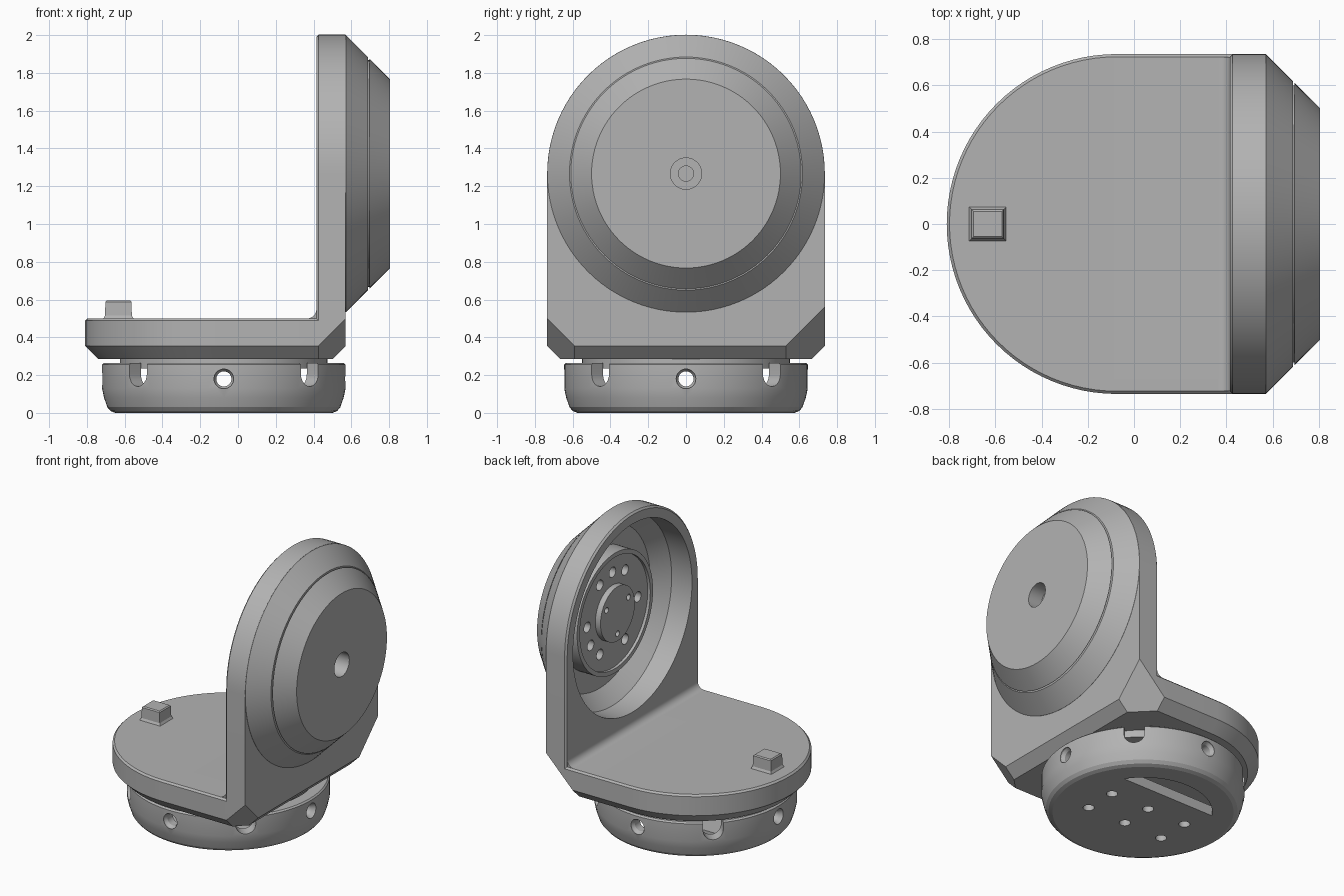
import bpy, bmesh
from math import sin, cos, pi, radians
from mathutils import Matrix, Vector

if "Cube" in bpy.data.objects:
    bpy.data.objects.remove(bpy.data.objects["Cube"], do_unlink=True)

GREY = (0.45, 0.45, 0.45, 1)
grey = bpy.data.materials.new("plain_grey")
grey.use_nodes = True
grey.diffuse_color = GREY
grey.node_tree.nodes["Principled BSDF"].inputs["Base Color"].default_value = GREY

CX, CZ, R = -0.075, 1.267, 0.735      # turntable centre, tilt axis height, bracket radius
table = Matrix.Translation((CX, 0, 0))
tilt = Matrix.Translation((0, 0, CZ)) @ Matrix.Rotation(pi / 2, 4, 'Y')


def loft(name, loops, m=Matrix()):
    """Closed solid through equal-sized loops of points."""
    bm = bmesh.new()
    rows = [[bm.verts.new(m @ Vector(p)) for p in loop] for loop in loops]
    for a, b in zip(rows, rows[1:]):
        for i in range(len(a)):
            j = (i + 1) % len(a)
            bm.faces.new((a[i], a[j], b[j], b[i]))
    bm.faces.new(rows[0])
    bm.faces.new(rows[-1])
    bmesh.ops.recalc_face_normals(bm, faces=bm.faces)
    me = bpy.data.meshes.new(name)
    bm.to_mesh(me)
    bm.free()
    me.materials.append(grey)
    ob = bpy.data.objects.new(name, me)
    bpy.context.collection.objects.link(ob)
    return ob


def lathe(name, profile, m, n=96):
    turns = [2 * pi * i / n for i in range(n)]
    return loft(name, [[(r * cos(t), r * sin(t), h) for t in turns] for r, h in profile], m)


def rod(r, h0, h1, m):
    return lathe("cutter", [(r, h0), (r, h1)], m, 24)


def prism(name, pts, h0, h1, m=Matrix()):
    return loft(name, [[(x, y, h) for x, y in pts] for h in (h0, h1)], m)


def arc(cx, cy, r, a0, a1, n):
    return [(cx + r * cos(radians(a0 + (a1 - a0) * i / n)),
             cy + r * sin(radians(a0 + (a1 - a0) * i / n))) for i in range(n + 1)]


def tongue(name, length, steps, m):
    """Half-round plate; steps are (inset, height)."""
    return loft(name, [[(x, y, h) for x, y in arc(0, 0, R - d, 90, 270, 48)
                        + [(length - d, d - R), (length - d, R - d)]] for d, h in steps], m)


def combine(ob, other, op='DIFFERENCE'):
    mod = ob.modifiers.new("bool", 'BOOLEAN')
    mod.operation, mod.solver, mod.object = op, 'EXACT', other
    bpy.context.view_layer.objects.active = ob
    bpy.ops.object.modifier_apply(modifier=mod.name)
    bpy.data.objects.remove(other, do_unlink=True)


def spin(angle):
    return Matrix.Rotation(radians(angle), 4, 'Z')


# L-shaped bracket: foot and upright
bracket = tongue("bracket", 0.57 - CX, [(0.07, 0.285), (0, 0.355), (0, 0.488), (0.012, 0.5)], table)
combine(bracket, tongue("upright", CZ - 0.4, [(0.012, 0.415), (0, 0.427), (0, 0.57)], tilt), 'UNION')

# clipped lower corners
bm = bmesh.new()
bm.from_mesh(bracket.data)
for side, reach in ((-1, 0.805), (1, 0.745)):
    normal = Vector((1, side, -1))
    cut = bmesh.ops.bisect_plane(bm, geom=bm.verts[:] + bm.edges[:] + bm.faces[:],
                                 plane_co=normal * reach / 3, plane_no=normal, clear_outer=True)
    bmesh.ops.edgeloop_fill(bm, edges=[e for e in cut["geom_cut"] if isinstance(e, bmesh.types.BMEdge)])
bmesh.ops.recalc_face_normals(bm, faces=bm.faces)
bm.to_mesh(bracket.data)
bm.free()

# inner fillet between foot and upright
to_xz = Matrix.Rotation(pi / 2, 4, 'X')
fillet = arc(0.365, 0.55, 0.05, 270, 360, 8) + [(0.45, 0.55), (0.45, 0.45), (0.365, 0.45)]
combine(bracket, prism("fillet", fillet, -0.722, 0.722, to_xz), 'UNION')

# conical cover with a thin groove, and the hub under the foot
combine(bracket, lathe("cover", [(0.734, 0.5), (0.734, 0.571), (0.617, 0.688), (0.6, 0.688), (0.6, 0.695),
                                 (0.61, 0.695), (0.5, 0.805)], tilt), 'UNION')
combine(bracket, lathe("hub", [(0.55, 0.235), (0.55, 0.32)], table), 'UNION')

# hollow of the upright, leaving the raised motor flange
combine(bracket, lathe("cutter", [(0.66, 0.38), (0.655, 0.57), (0.56, 0.67), (0.42, 0.67), (0.42, 0.55),
                                  (0.39, 0.55), (0.39, 0.57), (0.19, 0.57), (0.19, 0.53)], tilt))
for group in (0, 120, 240):
    for offset in (-30, 0, 30):
        m = tilt @ spin(180 + group + offset) @ Matrix.Translation((0.28, 0, 0))
        combine(bracket, rod(0.036, 0.5, 0.66, m))
    combine(bracket, rod(0.02, 0.5, 0.6, tilt @ spin(group) @ Matrix.Translation((0.14, 0, 0))))

# stepped axle hole in the cover
combine(bracket, lathe("cutter", [(0.083, 0.85), (0.083, 0.7), (0.04, 0.7), (0.04, 0.64)], tilt, 48))

# small stop peg on the foot
peg_steps = [(0.085, 0.49), (0.078, 0.503), (0.071, 0.515), (0.069, 0.588), (0.062, 0.595)]
peg = loft("stop_peg", [[(-a, 0.007 - a, h), (a, 0.007 - a, h), (a, a - 0.007, h), (-a, a - 0.007, h)]
                        for a, h in peg_steps], Matrix.Translation((-0.633, 0, 0)))

# hollow round base
base = lathe("turntable_base", [(0.575, 0), (0.6, 0.01), (0.617, 0.03), (0.634, 0.08), (0.645, 0.13),
                                (0.645, 0.255), (0.635, 0.265)], table)
combine(base, lathe("cutter", [(0.56, 0.07), (0.56, 0.4)], table))
combine(base, prism("cutter", arc(0, 0, 0.44, 34, 146, 32), -0.1, 0.1, table))
for x in (-0.3, 0, 0.3):
    for y in (-0.18, 0.05):
        combine(base, rod(0.036, -0.1, 0.15, Matrix.Translation((CX + x, y, 0))))

# side holes and rim notches
flare = [(0.052, 0.7), (0.052, 0.635), (0.04, 0.615), (0.04, 0.5)]
notch = arc(0, 0, 0.065, 0, 180, 12) + [(-0.065, -0.2), (0.065, -0.2)]
for quarter in range(0, 360, 90):
    lift = Matrix.Translation((CX, 0, 0.18))
    sideways = Matrix.Rotation(pi / 2, 4, 'X')
    combine(base, lathe("cutter", flare, lift @ spin(quarter) @ sideways, 32))
    raised = Matrix.Translation((CX, 0, 0.205))
    flip = Matrix.Rotation(-pi / 2, 4, 'X')
    combine(base, prism("cutter", notch, 0.5, 0.75, raised @ spin(quarter + 45) @ flip))

# shading
bpy.ops.object.select_all(action='DESELECT')
for ob in (bracket, base):
    ob.select_set(True)
bpy.context.view_layer.objects.active = bracket
bpy.ops.object.shade_smooth_by_angle(angle=radians(20))
